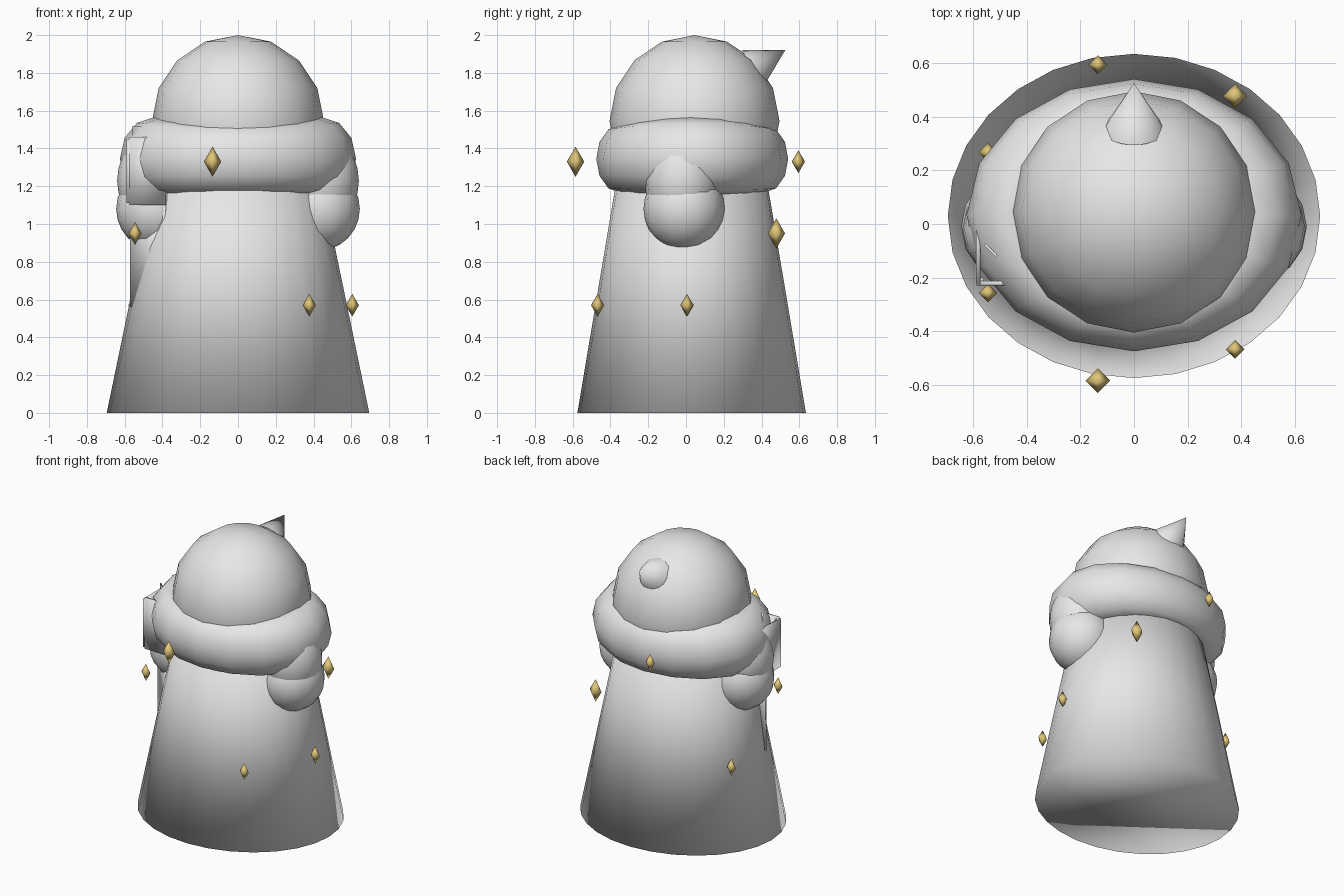
import bpy
import bmesh
from math import cos, sin, pi, tau
from mathutils import Vector, Matrix

cube = bpy.data.objects.get("Cube")
if cube:
    bpy.data.objects.remove(cube, do_unlink=True)


def material(name, rgb):
    mat = bpy.data.materials.new(name)
    mat.use_nodes = True
    mat.diffuse_color = (*rgb, 1)
    mat.node_tree.nodes["Principled BSDF"].inputs["Base Color"].default_value = (*rgb, 1)
    return mat


GREY = material("pale grey", (0.8, 0.8, 0.8))
GOLD = material("gold", (0.75, 0.57, 0.19))


def finish(bm, name, mat):
    bmesh.ops.recalc_face_normals(bm, faces=bm.faces)
    for face in bm.faces:
        face.smooth = True
    mesh = bpy.data.meshes.new(name)
    bm.to_mesh(mesh)
    bm.free()
    mesh.materials.append(mat)
    obj = bpy.data.objects.new(name, mesh)
    bpy.context.collection.objects.link(obj)
    return obj


def ellipsoid(name, centre, radii, segments, rings):
    bm = bmesh.new()
    bmesh.ops.create_uvsphere(bm, u_segments=segments, v_segments=rings, radius=1,
                              matrix=Matrix.Translation(centre) @ Matrix.Diagonal((*radii, 1)))
    return finish(bm, name, GREY)


def slab(name, low, high):
    low, high = Vector(low), Vector(high)
    bm = bmesh.new()
    bmesh.ops.create_cube(bm, size=1, matrix=Matrix.Translation((low + high) / 2)
                          @ Matrix.Diagonal((*(high - low), 1)))
    return finish(bm, name, GREY)


def sheet(name, a, b, bottom, top):
    bm = bmesh.new()
    bm.faces.new([bm.verts.new((*p, z)) for p, z in
                  ((a, bottom), (b, bottom), (b, top), (a, top))])
    finish(bm, name, GREY).modifiers.new("thickness", 'SOLIDIFY').thickness = 0.01


def bridge(bm, a, b):
    n = len(a)
    for i in range(n):
        bm.faces.new((a[i], a[(i + 1) % n], b[(i + 1) % n], b[i]))


# Robe: tapered oval cone with softly shaded base
bm = bmesh.new()
loops = []
for z, rx, ry in ((0, 0.695, 0.605), (1.4, 0.405, 0.37)):
    loops.append([bm.verts.new((rx * cos(tau * i / 28), 0.03 + ry * sin(tau * i / 28), z))
                  for i in range(28)])
bridge(bm, *loops)
for loop in loops:
    bm.faces.new(loop)
finish(bm, "robe", GREY)

# Collar: oval roll, thicker at the sides
bm = bmesh.new()
loops = []
for i in range(16):
    a = tau * i / 16
    side = cos(a) ** 2
    loop = []
    for j in range(12):
        t = tau * j / 12
        rx = 0.445 + 0.18 * cos(t)
        ry = 0.38 + 0.128 * cos(t)
        height = 0.18 + (0.04 if sin(t) > 0 else 0.015) * side
        loop.append(bm.verts.new((rx * cos(a), 0.033 + ry * sin(a), 1.345 + height * sin(t))))
    loops.append(loop)
for i in range(16):
    bridge(bm, loops[i], loops[(i + 1) % 16])
finish(bm, "collar", GREY)

# Head and the pointed tuft behind it
ellipsoid("head", (0, 0.045, 1.545), (0.455, 0.45, 0.455), 16, 8)
bm = bmesh.new()
axis = Vector((0, 0.87, 0.49)).normalized()
bmesh.ops.create_cone(bm, cap_ends=False, segments=16, radius1=0.115, radius2=0, depth=0.2,
                      matrix=Matrix.Translation(Vector((0, 0.525, 1.92)) - axis * 0.1)
                      @ axis.to_track_quat('Z', 'Y').to_matrix().to_4x4())
finish(bm, "tuft", GREY)

# Arms and round hands, partly sunk into the robe
for label, s in (("left", 1), ("right", -1)):
    ellipsoid(label + "_hand", (s * 0.43, -0.01, 1.08), (0.215, 0.215, 0.22), 16, 12)
    ellipsoid(label + "_arm", (s * 0.43, -0.02, 1.23), (0.21, 0.2, 0.25), 16, 12)

# Open book tucked under the right arm
slab("book_side_cover", (-0.59, -0.225, 1.11), (-0.572, 0.08, 1.45))
slab("book_front_cover", (-0.575, -0.23, 1.1), (-0.38, -0.212, 1.46))
slab("book_spine", (-0.588, -0.23, 1.11), (-0.56, -0.2, 1.45))

# Fanned pages, and a long loose page hanging below the book
sheet("book_page_1", (-0.53, 0.02), (-0.42, -0.21), 1.15, 1.515)
sheet("book_page_2", (-0.56, -0.08), (-0.43, -0.21), 1.15, 1.515)
sheet("hanging_page", (-0.565, -0.08), (-0.38, -0.215), 0.56, 1.15)

# Ring of floating gold crystals
for k in range(7):
    a = tau * k / 7
    r, h = (0.046, 0.08) if k % 4 == 1 else (0.035, 0.06)
    bm = bmesh.new()
    centre = Vector((0.605 * cos(a), 0.005 + 0.605 * sin(a), 0.57 + 0.38 * (k % 3)))
    ring = [bm.verts.new(centre + Vector((r * cos(pi * i / 2), r * sin(pi * i / 2), 0)))
            for i in range(4)]
    for z in (h, -h):
        tip = bm.verts.new(centre + Vector((0, 0, z)))
        for i in range(4):
            bm.faces.new((ring[i], ring[(i + 1) % 4], tip))
    finish(bm, f"crystal_{k + 1}", GOLD)
